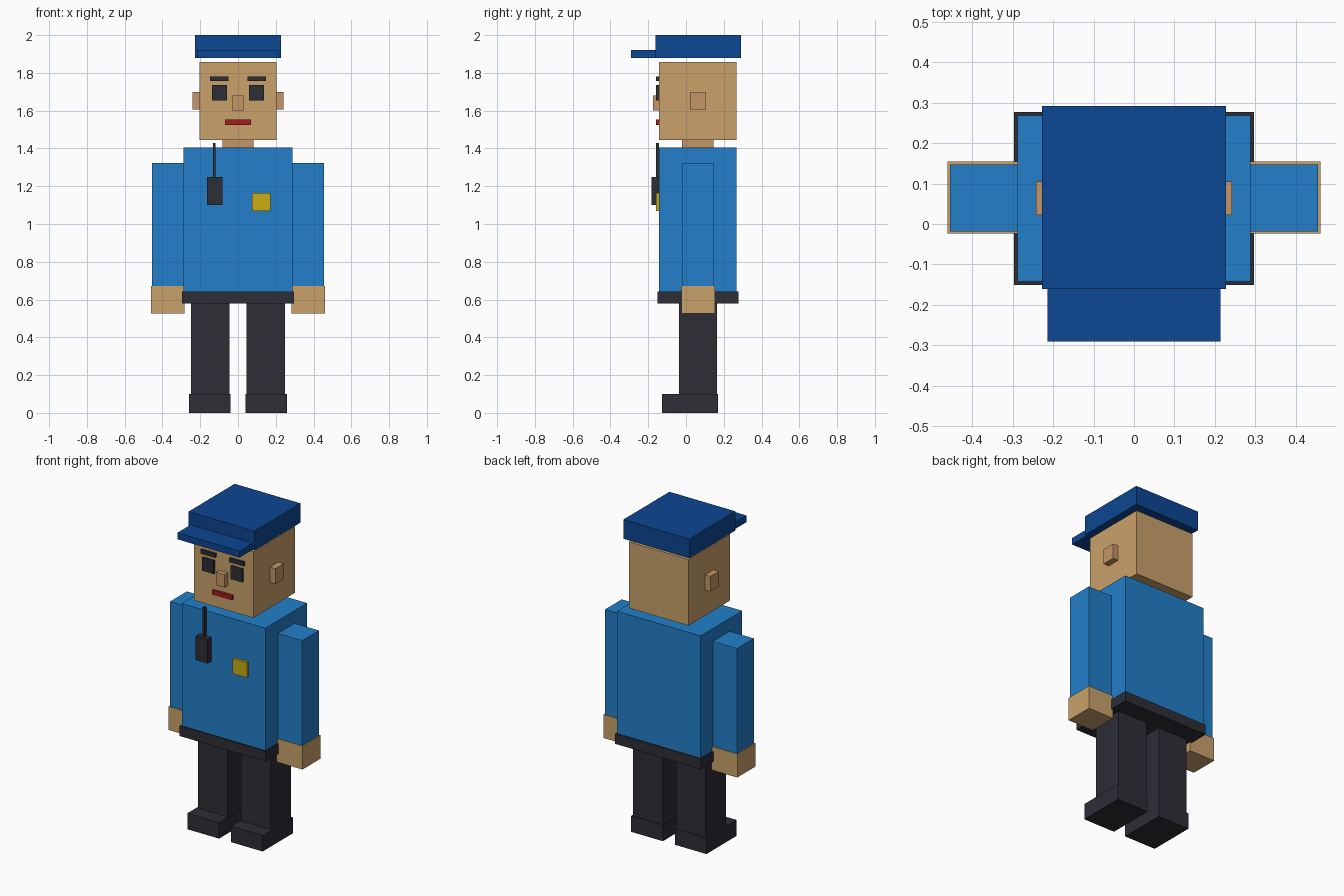
import bpy
import bmesh
from mathutils import Vector

if "Cube" in bpy.data.objects:
    bpy.data.objects.remove(bpy.data.objects["Cube"])


def material(name, rgb):
    """Flat material from an sRGB 0-255 colour."""
    lin = [((c / 255 + 0.055) / 1.055) ** 2.4 if c > 10 else c / 255 / 12.92 for c in rgb]
    m = bpy.data.materials.new(name)
    m.diffuse_color = (*lin, 1.0)
    m.use_nodes = True
    m.node_tree.nodes["Principled BSDF"].inputs["Base Color"].default_value = m.diffuse_color
    return m


SHIRT = material("shirt blue", (34, 127, 202))
NAVY = material("cap navy", (12, 71, 147))
SKIN = material("skin", (202, 162, 107))
BLUSH = material("darker skin", (197, 150, 103))
DARK = material("charcoal", (45, 45, 54))
RED = material("lip red", (163, 27, 32))
GOLD = material("badge gold", (202, 172, 20))


def box(name, mat, x, y, z):
    """Box spanning the (min, max) ranges on each axis."""
    lo, hi = (Vector(v) for v in zip(x, y, z))
    bm = bmesh.new()
    bmesh.ops.create_cube(bm, size=1)
    bmesh.ops.scale(bm, vec=hi - lo, verts=bm.verts)
    mesh = bpy.data.meshes.new(name)
    bm.to_mesh(mesh)
    bm.free()
    mesh.materials.append(mat)
    ob = bpy.data.objects.new(name, mesh)
    ob.location = (lo + hi) / 2
    bpy.context.collection.objects.link(ob)
    return ob


def pair(name, mat, x, y, z):
    """The same box on both sides of the body."""
    box("left_" + name, mat, x, y, z)
    box("right_" + name, mat, (-x[1], -x[0]), y, z)


def centred(name, mat, half, y, z):
    box(name, mat, (-half, half), y, z)


# Legs and shoes
pair("shoe", DARK, (0.041, 0.259), (-0.127, 0.169), (0, 0.1))
pair("leg", DARK, (0.045, 0.25), (-0.037, 0.164), (0.1, 0.59))

# Torso, belt and neck
centred("torso", SHIRT, 0.288, (-0.142, 0.268), (0.6, 1.404))
centred("belt", DARK, 0.296, (-0.151, 0.277), (0.58, 0.643))
centred("neck", BLUSH, 0.083, (-0.02, 0.146), (1.4, 1.45))

# Arms and hands
pair("sleeve", SHIRT, (0.286, 0.455), (-0.018, 0.147), (0.6, 1.324))
pair("hand", SKIN, (0.283, 0.461), (-0.024, 0.154), (0.525, 0.671))

# Head and face
centred("head", SKIN, 0.205, (-0.142, 0.268), (1.446, 1.858))
pair("ear", BLUSH, (0.195, 0.242), (0.022, 0.105), (1.605, 1.7))
pair("eye", DARK, (0.058, 0.138), (-0.158, -0.138), (1.655, 1.735))
pair("eyebrow", DARK, (0.049, 0.149), (-0.158, -0.138), (1.758, 1.782))
centred("nose", BLUSH, 0.03, (-0.174, -0.138), (1.6, 1.68))
centred("mouth", RED, 0.068, (-0.158, -0.138), (1.525, 1.552))

# Cap hovering just above the head, with its peak
centred("cap_crown", NAVY, 0.227, (-0.161, 0.291), (1.88, 2.0))
centred("cap_peak", NAVY, 0.214, (-0.29, -0.161), (1.88, 1.921))

# Badge and radio on the chest
box("badge", GOLD, (0.073, 0.171), (-0.158, -0.138), (1.07, 1.164))
box("radio", DARK, (-0.164, -0.082), (-0.182, -0.138), (1.1, 1.25))
box("radio_antenna", DARK, (-0.133, -0.119), (-0.158, -0.142), (1.24, 1.43))
